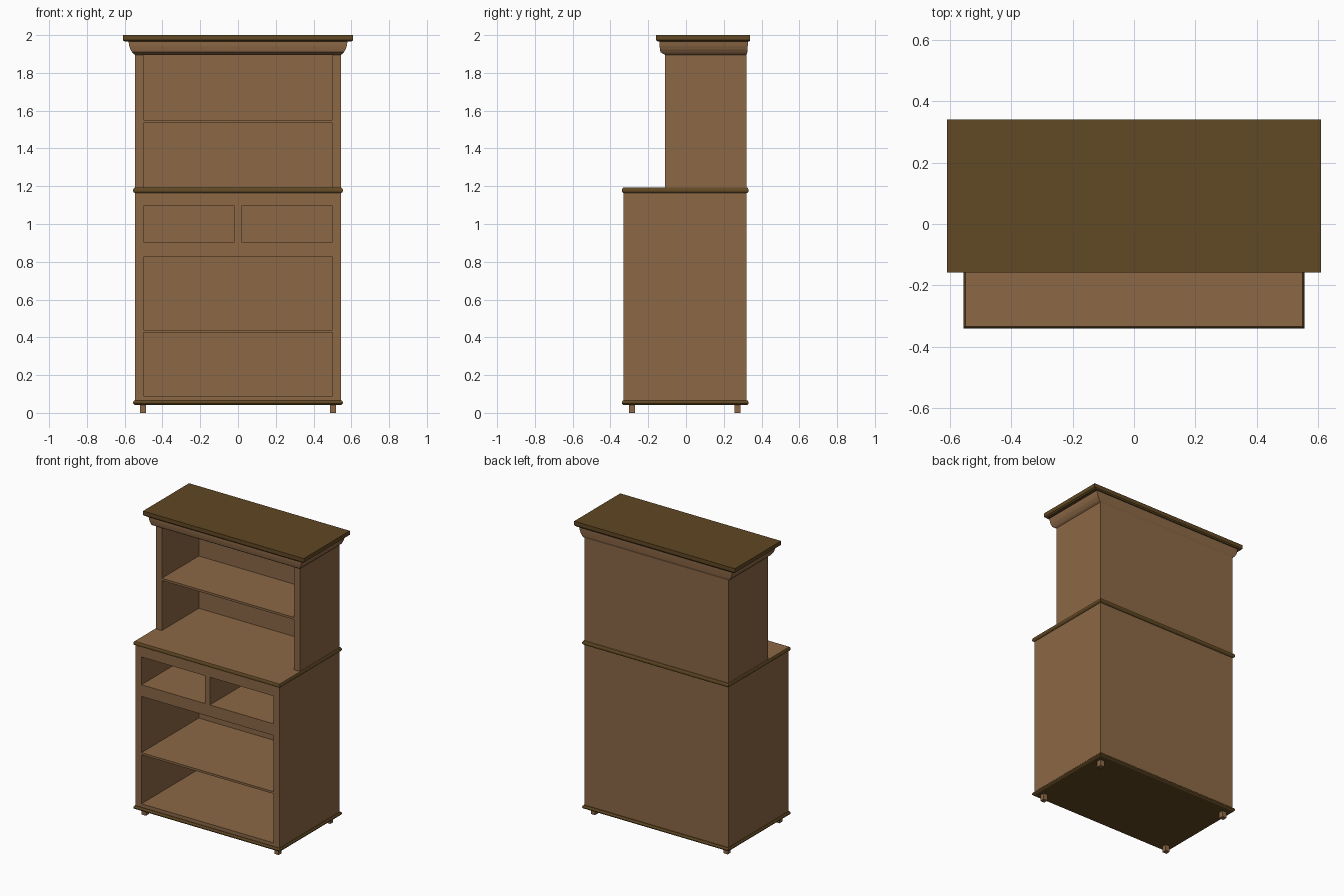
import bpy, bmesh

if "Cube" in bpy.data.objects:
    bpy.data.objects.remove(bpy.data.objects["Cube"])


def material(name, rgb):
    m = bpy.data.materials.new(name)
    m.diffuse_color = (*rgb, 1)
    m.use_nodes = True
    m.node_tree.nodes["Principled BSDF"].inputs["Base Color"].default_value = m.diffuse_color
    return m


WOOD = material("warm brown wood", (0.262, 0.138, 0.061))
TRIM = material("dark olive brown", (0.119, 0.065, 0.017))


def loft(name, levels, mats):
    """Stack of rectangles (x half width, y front, y back, z), capped at both ends."""
    bm = bmesh.new()
    rings = [[bm.verts.new(p) for p in ((-x, f, z), (x, f, z), (x, b, z), (-x, b, z))]
             for x, f, b, z in levels]
    for lo, hi in zip(rings, rings[1:]):
        for i in range(4):
            j = (i + 1) % 4
            bm.faces.new((lo[i], lo[j], hi[j], hi[i]))
    bm.faces.new(rings[0][::-1])
    top = bm.faces.new(rings[-1])
    if len(mats) > 1:
        top.material_index = 1
    return finish(name, bm, mats)


def box(name, x0, x1, y0, y1, z0, z1, mat=WOOD):
    bm = bmesh.new()
    bmesh.ops.create_cube(bm, size=1)
    for v in bm.verts:
        v.co = ((x0 + x1) / 2 + v.co.x * (x1 - x0),
                (y0 + y1) / 2 + v.co.y * (y1 - y0),
                (z0 + z1) / 2 + v.co.z * (z1 - z0))
    return finish(name, bm, [mat])


def finish(name, bm, mats):
    bmesh.ops.recalc_face_normals(bm, faces=bm.faces)
    me = bpy.data.meshes.new(name)
    bm.to_mesh(me)
    bm.free()
    for m in mats:
        me.materials.append(m)
    ob = bpy.data.objects.new(name, me)
    bpy.context.scene.collection.objects.link(ob)
    return ob


def moulding(name, z0, z1, mats):
    """Rounded edge board sticking out past the lower cabinet."""
    h = z1 - z0
    prof = [(0.0, 0.0), (0.006, 0.12), (0.010, 0.35), (0.010, 0.6), (0.007, 0.85), (0.004, 1.0)]
    loft(name, [(0.545 + o, -0.33 - o, 0.322 + o, z0 + t * h) for o, t in prof], mats)


FRONT, BACK, INNER = -0.33, 0.32, 0.29
UFRONT = -0.11

# feet
for side, sx in (("left", -1), ("right", 1)):
    for end, y in (("front", -0.285), ("back", 0.273)):
        box(f"{end}_{side}_foot", sx * 0.503 - 0.016, sx * 0.503 + 0.016,
            y - 0.016, y + 0.016, 0, 0.05)

# base and counter mouldings
moulding("base_moulding", 0.042, 0.066, [TRIM])
moulding("counter", 1.163, 1.192, [TRIM, WOOD])

# side panels
for side, sx in (("left", -1), ("right", 1)):
    a, b = sorted((sx * 0.5, sx * 0.545))
    box(f"lower_{side}_side", a, b, FRONT, BACK, 0.06, 1.17)
    box(f"upper_{side}_side", a, b, UFRONT, BACK, 1.185, 1.9)

# back panels
box("lower_back", -0.5, 0.5, INNER, BACK, 0.06, 1.17)
box("upper_back", -0.5, 0.5, INNER, BACK, 1.185, 1.9)

# lower cabinet boards: floor, shelf, compartment floor, top rail
for name, z0, z1 in (("lower_floor", 0.06, 0.09), ("lower_shelf", 0.425, 0.44),
                     ("compartment_floor", 0.825, 0.905), ("top_rail", 1.095, 1.17)):
    box(name, -0.5, 0.5, FRONT, INNER, z0, z1)
box("compartment_divider", -0.018, 0.018, FRONT, INNER, 0.905, 1.095)

# upper shelf
box("upper_shelf", -0.5, 0.5, UFRONT, INNER, 1.535, 1.55)

# cornice and top slab
loft("cornice", [(0.545, -0.11, 0.32, 1.895), (0.556, -0.125, 0.323, 1.903),
                 (0.561, -0.135, 0.325, 1.91), (0.570, -0.138, 0.326, 1.925),
                 (0.576, -0.140, 0.327, 1.943), (0.580, -0.140, 0.327, 1.967)], [WOOD])
loft("top_slab", [(0.599, -0.149, 0.334, 1.965), (0.609, -0.158, 0.340, 1.973),
                  (0.609, -0.158, 0.340, 2.0)], [TRIM])
